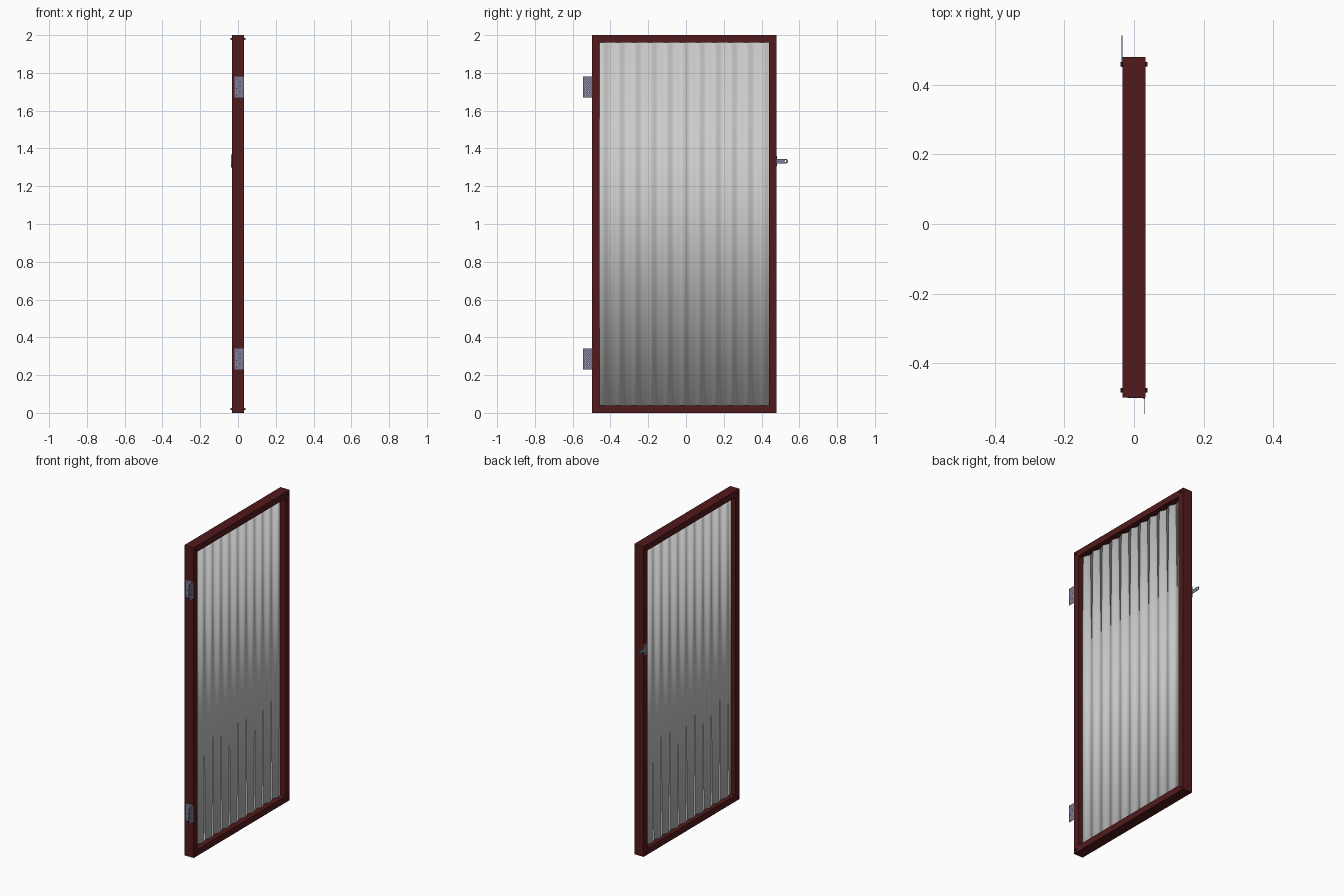
import bpy, bmesh, math
from mathutils import Matrix

if "Cube" in bpy.data.objects:
    bpy.data.objects.remove(bpy.data.objects["Cube"])

def material(name, rgb):
    m = bpy.data.materials.new(name)
    m.diffuse_color = (*rgb, 1)
    m.use_nodes = True
    m.node_tree.nodes["Principled BSDF"].inputs["Base Color"].default_value = m.diffuse_color
    return m

RED = material("dark_red_paint", (0.085, 0.010, 0.011))
STEEL = material("blue_grey_steel", (0.20, 0.20, 0.31))

Y0, Y1, H = -0.498, 0.479, 2.0      # outer frame
W, D = 0.04, 0.033                  # member width, half depth

def add_mesh(name, bm, mat=None):
    me = bpy.data.meshes.new(name)
    bmesh.ops.recalc_face_normals(bm, faces=bm.faces)
    bm.to_mesh(me)
    bm.free()
    ob = bpy.data.objects.new(name, me)
    bpy.context.collection.objects.link(ob)
    if mat:
        me.materials.append(mat)
    return ob

def box(name, lo, hi, mat):
    bm = bmesh.new()
    bmesh.ops.create_cube(bm, size=1)
    for v in bm.verts:
        v.co = [(a + b) / 2 + c * (b - a) for a, b, c in zip(lo, hi, v.co)]
    return add_mesh(name, bm, mat)

def cylinder(name, centre, axis, r, length, mat, sides=16):
    bm = bmesh.new()
    rot = Matrix.Rotation(math.pi / 2, 4, 'Y') if axis == 'X' else Matrix()
    bmesh.ops.create_cone(bm, cap_ends=True, segments=sides, radius1=r, radius2=r,
                          depth=length, matrix=Matrix.Translation(centre) @ rot)
    return add_mesh(name, bm, mat)

def arc(cx, cy, r, a0=0, a1=360, n=12):
    return [(cx + r * math.cos(math.radians(a0 + (a1 - a0) * i / n)),
             cy + r * math.sin(math.radians(a0 + (a1 - a0) * i / n))) for i in range(n + 1)]

def plate(name, outline, holes, thick, loc, rot):
    """Thin sheet cut from a 2D outline with round holes."""
    cu = bpy.data.curves.new(name, 'CURVE')
    cu.dimensions, cu.fill_mode, cu.extrude = '2D', 'BOTH', thick / 2
    for pts in [outline] + [arc(x, y, r)[:-1] for x, y, r in holes]:
        sp = cu.splines.new('POLY')
        sp.points.add(len(pts) - 1)
        for p, (x, y) in zip(sp.points, pts):
            p.co = (x, y, 0, 1)
        sp.use_cyclic_u = True
    cu.materials.append(STEEL)
    ob = bpy.data.objects.new(name, cu)
    ob.location, ob.rotation_euler = loc, rot
    bpy.context.collection.objects.link(ob)
    return ob

FACE_X = (math.pi / 2, 0, math.pi / 2)   # sheet lies in the y-z plane
FACE_Y = (math.pi / 2, 0, 0)             # sheet lies in the x-z plane

# Frame: two stiles and two rails
box("hinge_stile", (-D, Y0, 0), (D, Y0 + W, H), RED)
box("latch_stile", (-D, Y1 - W, 0), (D, Y1, H), RED)
box("bottom_rail", (-D, Y0 + W, 0), (D, Y1 - W, W), RED)
box("top_rail", (-D, Y0 + W, H - W), (D, Y1 - W, H), RED)

# Corner bolts through the frame
for y in (Y0 + W / 2, Y1 - W / 2):
    for z in (W / 2, H - W / 2):
        cylinder("corner_bolt", (0, y, z), 'X', 0.004, 2 * D + 0.006, RED)
        for s in (-1, 1):
            cylinder("bolt_head", (s * (D + 0.003), y, z), 'X', 0.0065, 0.005, RED, 6)

# Corrugated sheet
bm = bmesh.new()
n, pitch, ya, yb = 170, 0.085, Y0 + W - 0.008, Y1 - W + 0.008
rows = []
for i in range(n + 1):
    y = ya + (yb - ya) * i / n
    x = -0.003 + 0.007 * math.sin(2 * math.pi * (y - ya) / pitch)
    rows.append([bm.verts.new((x, y, z)) for z in (W - 0.008, H - W + 0.008)])
for a, b in zip(rows, rows[1:]):
    bm.faces.new((a[0], b[0], b[1], a[1]))
sheet = add_mesh("corrugated_sheet", bm)
for p in sheet.data.polygons:
    p.use_smooth = True
sol = sheet.modifiers.new("thickness", 'SOLIDIFY')
sol.thickness, sol.offset = 0.001, 0

# Hinges: fixed leaf, open leaf and knuckle
h = 0.055
leaf = [(0, -h), (0.046, -h), (0.046, h), (0, h)]
holes = [(x, z, 0.0028) for x, z in
         ((0.012, -0.042), (0.030, -0.024), (0.012, -0.008),
          (0.012, 0.042), (0.030, 0.024), (0.030, 0.008))]
for z in (0.285, 1.725):
    plate("hinge_fixed_leaf", leaf, holes, 0.002, (-0.019, Y0 - 0.001, z), FACE_Y)
    plate("hinge_open_leaf", leaf, holes, 0.002, (0.031, Y0 - 0.047, z), FACE_X)
    for k in range(5):
        cylinder("hinge_knuckle", (0.029, Y0 - 0.002, z - h + h * 0.2 + k * h * 0.4),
                 'Z', 0.003, h * 0.39, STEEL, 12)

# Latch: back plate on the stile with a rounded tongue
t = 0.012
outline = ([(-0.028, -0.035), (0, -0.035), (0.004, -t)] + arc(0.050, 0, t, -90, 90)
           + [(0.004, t), (0, 0.035), (-0.028, 0.035)])
plate("latch_tongue", outline, [(0.048, 0, 0.005), (-0.014, 0.022, 0.003), (-0.014, -0.022, 0.003)],
      0.003, (-D - 0.0015, Y1, 1.333), FACE_X)
